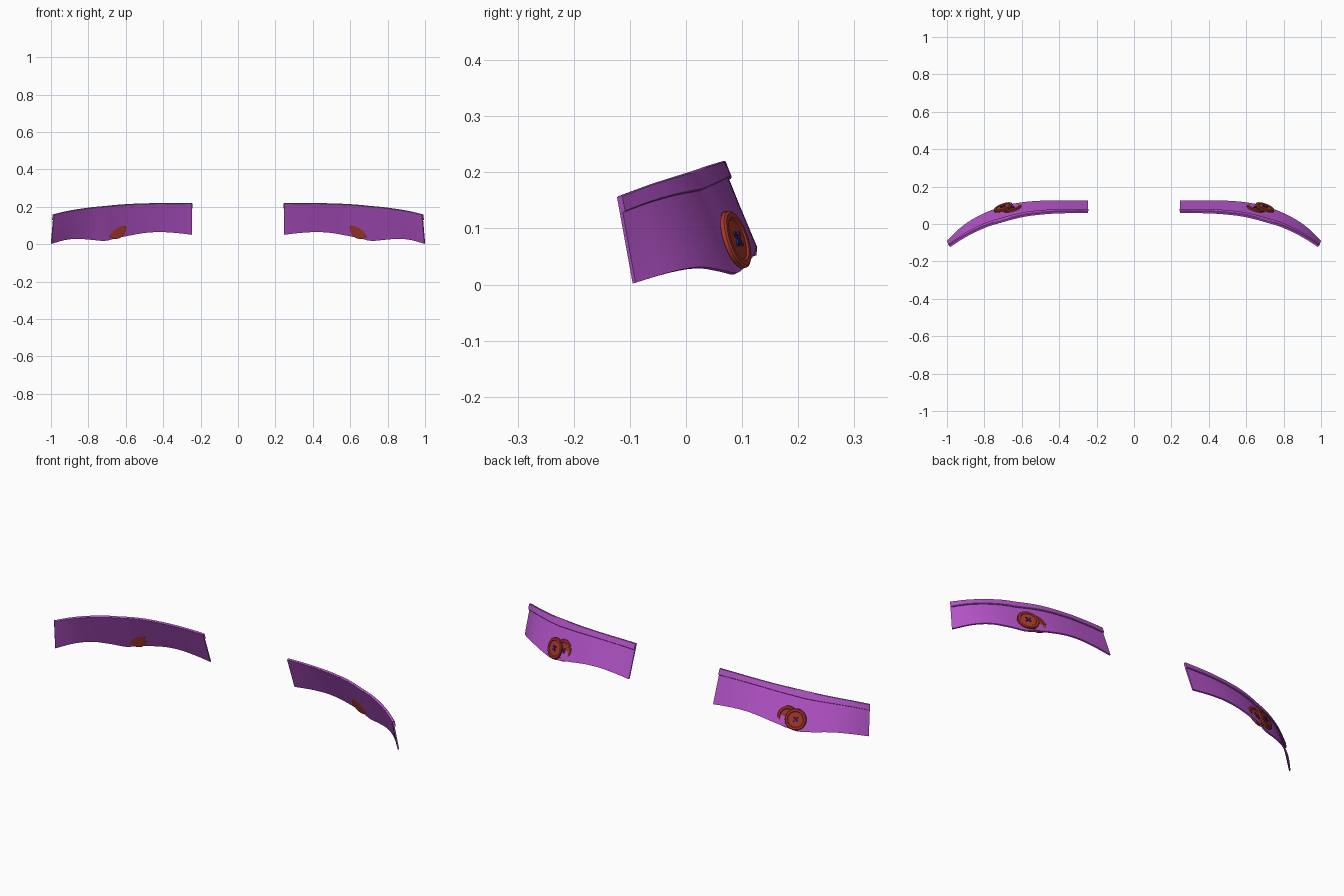
import bpy, math
from mathutils import Vector, Matrix

if "Cube" in bpy.data.objects:
    bpy.data.objects.remove(bpy.data.objects["Cube"])


def material(name, rgb):
    m = bpy.data.materials.new(name)
    m.diffuse_color = (*rgb, 1)
    m.use_nodes = True
    m.node_tree.nodes["Principled BSDF"].inputs["Base Color"].default_value = m.diffuse_color
    return m


purple = material("purple_cloth", (0.47, 0.09, 0.60))
red = material("red_button", (0.40, 0.04, 0.025))
navy = material("navy_thread", (0.03, 0.02, 0.16))


def make(name, verts, faces, mat):
    """Mesh on the +x side, mirrored to the other side."""
    me = bpy.data.meshes.new(name)
    me.from_pydata([tuple(v) for v in verts], [], faces)
    me.materials.append(mat)
    ob = bpy.data.objects.new(name, me)
    bpy.context.collection.objects.link(ob)
    bpy.ops.object.select_all(action='DESELECT')
    ob.select_set(True)
    bpy.context.view_layer.objects.active = ob
    bpy.ops.object.mode_set(mode='EDIT')
    bpy.ops.mesh.select_all(action='SELECT')
    bpy.ops.mesh.normals_make_consistent(inside=False)
    bpy.ops.object.mode_set(mode='OBJECT')
    bpy.ops.object.shade_smooth_by_angle(angle=math.radians(30))
    ob.modifiers.new("Mirror", 'MIRROR')
    return ob


def smooth_path(pts, steps=3):
    """Catmull-Rom resampling."""
    p = [Vector(q) for q in pts]
    p = [2 * p[0] - p[1]] + p + [2 * p[-1] - p[-2]]
    out = []
    for i in range(1, len(p) - 2):
        a, b, c, d = p[i - 1:i + 3]
        for k in range(steps):
            t = k / steps
            out.append(0.5 * (2 * b + (c - a) * t + (2 * a - 5 * b + 4 * c - d) * t * t
                              + (3 * b - a - 3 * c + d) * t ** 3))
    return out + [p[-2]]


# Lower and upper edges of the cloth strip, inner end to outer end
low = smooth_path([(.245, .119, .050), (.33, .120, .060), (.42, .120, .065), (.50, .118, .060),
                   (.58, .112, .046), (.65, .101, .032), (.71, .085, .018), (.78, .060, .023),
                   (.86, .020, .029), (.93, -.030, .021), (.996, -.095, .002)])
top = smooth_path([(.245, .058, .215), (.33, .058, .216), (.42, .056, .215), (.50, .050, .213),
                   (.58, .040, .210), (.65, .024, .205), (.71, .007, .199), (.775, -.012, .193),
                   (.85, -.044, .183), (.92, -.082, .171), (.983, -.123, .156)])


def sweep(profile):
    """Loft a section of (distance down from top, offset to the back)."""
    verts, faces, n, m = [], [], len(profile), len(low)
    for i in range(m):
        along = low[min(i + 1, m - 1)] - low[max(i - 1, 0)]
        along += top[min(i + 1, m - 1)] - top[max(i - 1, 0)]
        down = low[i] - top[i]
        nor = along.cross(down).normalized()
        if nor.y < 0:
            nor = -nor
        verts += [top[i] + down * s + nor * o for s, o in profile]
    for i in range(m - 1):
        for j in range(n):
            k = (j + 1) % n
            faces.append((i * n + j, i * n + k, (i + 1) * n + k, (i + 1) * n + j))
    faces += [tuple(range(n)), tuple((m - 1) * n + j for j in range(n))]
    return verts, faces


# Cloth strip and the raised hem along its top
make("strap", *sweep([(0, 0), (0, .007), (.5, .007), (1, .007), (1, 0), (.5, 0)]), purple)
make("hem", *sweep([(-.005, .002), (-.005, .011), (.01, .013), (.175, .013), (.185, .011), (.185, .002)]), purple)


def button(name, centre, normal):
    z = Vector(normal).normalized()
    x = Vector((0, 0, 1)).cross(z).normalized()
    y = z.cross(x)
    frame = Matrix.Translation(centre) @ Matrix((x, y, z)).transposed().to_4x4()
    # Lathed disc with raised rim
    prof = [(.037, .003), (.040, .006), (.049, .006), (.053, .003), (.053, -.004), (.050, -.006)]
    seg, n = 32, len(prof)
    verts = [frame @ Vector((r * math.cos(a), r * math.sin(a), h))
             for a in (2 * math.pi * i / seg for i in range(seg)) for r, h in prof]
    faces = [(i * n + j, i * n + j + 1, (i + 1) % seg * n + j + 1, (i + 1) % seg * n + j)
             for i in range(seg) for j in range(n - 1)]
    faces += [tuple(i * n for i in range(seg)), tuple(i * n + n - 1 for i in range(seg))]
    make(name, verts, faces, red)
    # Crossed sewing thread
    verts, faces = [], []
    box = [(0, 1, 3, 2), (4, 6, 7, 5), (0, 4, 5, 1), (2, 3, 7, 6), (0, 2, 6, 4), (1, 5, 7, 3)]
    for a in (45, 135):
        rot = frame @ Matrix.Rotation(math.radians(a), 4, 'Z')
        b = len(verts)
        verts += [rot @ Vector((u, v, w)) for u in (-.016, .016) for v in (-.003, .003) for w in (.001, .007)]
        faces += [tuple(b + q for q in f) for f in box]
    make(name + "_thread", verts, faces, navy)


button("outer_button", (.70, .089, .08), (.34, .9, .30))
button("inner_button", (.652, .085, .08), (.20, .93, .28))
